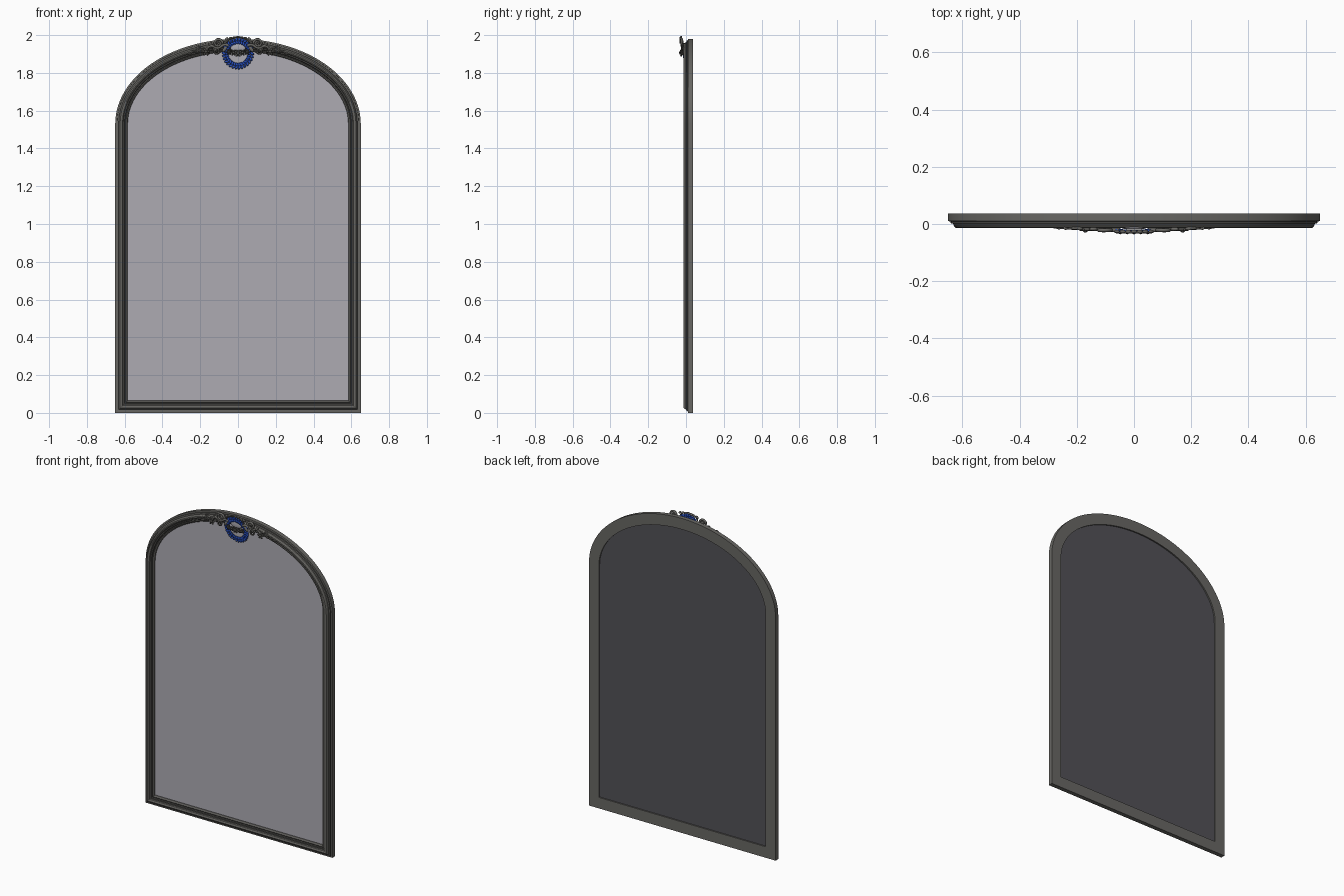
import bpy, bmesh
from math import sin, cos, pi, sqrt, radians
from mathutils import Matrix, Vector

cube = bpy.data.objects.get("Cube")
if cube:
    bpy.data.objects.remove(cube, do_unlink=True)


def material(name, rgb):
    m = bpy.data.materials.new(name)
    m.use_nodes = True
    m.diffuse_color = (*rgb, 1)
    m.node_tree.nodes["Principled BSDF"].inputs["Base Color"].default_value = (*rgb, 1)
    return m


PEWTER = material("pewter", (0.14, 0.137, 0.127))
DARK = material("dark pewter", (0.075, 0.073, 0.068))
GLASS = material("mirror silver", (0.42, 0.41, 0.45))
BACK = material("back board", (0.085, 0.083, 0.094))
BLUE = material("royal blue", (0.02, 0.075, 0.5))

HALF, SPRING, RISE = 0.65, 1.53, 0.45


def finish(name, bm, mats, angle=35):
    mesh = bpy.data.meshes.new(name)
    bm.to_mesh(mesh)
    bm.free()
    obj = bpy.data.objects.new(name, mesh)
    bpy.context.collection.objects.link(obj)
    for m in mats:
        mesh.materials.append(m)
    bpy.ops.object.select_all(action='DESELECT')
    obj.select_set(True)
    bpy.context.view_layer.objects.active = obj
    bpy.ops.object.shade_smooth_by_angle(angle=radians(angle))
    return obj


def outline(inset, y, n=56):
    """Arched outline, pulled inward by inset."""
    w, h = HALF - inset, RISE - inset
    pts = [(-w, y, inset), (w, y, inset)]
    pts += [(w * cos(pi * i / n), y, SPRING + h * sin(pi * i / n)) for i in range(n + 1)]
    return pts


def arch_z(x, inset):
    return SPRING + (RISE - inset) * sqrt(1 - (x / (HALF - inset)) ** 2)


# Moulded frame: a closed section (inset, y) swept round the outline
section = [(0, 0.037), (0, 0.01), (0.009, 0.009), (0.01, 0.002), (0.018, 0.001),
           (0.021, -0.008), (0.026, -0.013), (0.033, -0.014), (0.039, -0.011),
           (0.042, -0.005), (0.049, -0.004), (0.052, 0.002), (0.057, 0.0),
           (0.062, 0.003), (0.068, 0.014), (0.069, 0.037)]
bm = bmesh.new()
loops = [[bm.verts.new(p) for p in outline(i, y)] for i, y in section]
for k, a in enumerate(loops):
    b = loops[(k + 1) % len(loops)]
    for j in range(len(a)):
        j2 = (j + 1) % len(a)
        f = bm.faces.new((a[j], a[j2], b[j2], b[j]))
        f.material_index = 1 if k in (2, 4, 9, 10, 11, 13) else 0
bmesh.ops.recalc_face_normals(bm, faces=bm.faces)
finish("moulded_frame", bm, [PEWTER, DARK], 30)


# Mirror pane and back board
def pane(name, y, depth, mat):
    bm = bmesh.new()
    f = bm.faces.new([bm.verts.new(p) for p in outline(0.066, y)])
    ext = bmesh.ops.extrude_face_region(bm, geom=[f])
    verts = [v for v in ext["geom"] if isinstance(v, bmesh.types.BMVert)]
    bmesh.ops.translate(bm, verts=verts, vec=(0, depth, 0))
    bmesh.ops.recalc_face_normals(bm, faces=bm.faces)
    finish(name, bm, [mat])


pane("mirror_pane", 0.010, 0.009, GLASS)
pane("back_board", 0.020, 0.008, BACK)


# Carved crest helpers
def add_lump(bm, x, y, z, size, angle=0, seg=12):
    mat = (Matrix.Translation((x, y, z)) @ Matrix.Rotation(angle, 4, 'Y')
           @ Matrix.Diagonal((*size, 1)))
    bmesh.ops.create_uvsphere(bm, u_segments=seg, v_segments=seg // 2 + 2, radius=1, matrix=mat)


def tube(name, pts, radii, mat):
    cu = bpy.data.curves.new(name, 'CURVE')
    cu.dimensions = '3D'
    cu.bevel_depth = 1
    cu.bevel_resolution = 2
    cu.use_fill_caps = True
    sp = cu.splines.new('POLY')
    sp.points.add(len(pts) - 1)
    for p, co, r in zip(sp.points, pts, radii):
        p.co = (*co, 1)
        p.radius = r
    sp.use_smooth = True
    cu.materials.append(mat)
    obj = bpy.data.objects.new(name, cu)
    bpy.context.collection.objects.link(obj)


def scroll(name, s, x, z, y, size, start, turns, thick, mat):
    """Tapering spiral, mirrored by s."""
    n = 30
    pts, radii = [], []
    for i in range(n + 1):
        t = i / n
        a, r = start + turns * 2 * pi * t, size * (1 - 0.8 * t)
        pts.append((s * (x + r * cos(a)), y - 0.004 * t, z + r * sin(a)))
        radii.append(thick * (1 - 0.4 * t))
    tube(name, pts, radii, mat)


def rosette(bm, x, y, z, r, petals=6):
    add_lump(bm, x, y - 0.004, z, (r * 0.4, 0.006, r * 0.4))
    for i in range(petals):
        a = 2 * pi * i / petals
        add_lump(bm, x + 0.6 * r * cos(a), y, z + 0.6 * r * sin(a),
                 (r * 0.45, 0.005, r * 0.28), -a, 8)


# Scrolls, vine and leaves on each side of the crest
for side, s in (("left", 1), ("right", -1)):
    xs = [0.05 + 0.23 * i / 24 for i in range(25)]
    vine = [(s * x, -0.014 - 0.008 * (1 - i / 24),
             arch_z(x, 0.035) + 0.008 * sin(i * 0.8)) for i, x in enumerate(xs)]
    tube(side + "_vine", vine, [0.008 - 0.006 * i / 24 for i in range(25)], PEWTER)
    scroll(side + "_upper_scroll", s, 0.105, 1.957, -0.021, 0.024, pi, -1.6, 0.007, PEWTER)
    scroll(side + "_lower_scroll", s, 0.115, 1.914, -0.018, 0.019, 0.5, 1.5, 0.006, DARK)
    scroll(side + "_outer_scroll", s, 0.205, 1.925, -0.014, 0.015, pi, -1.4, 0.005, PEWTER)

    bm = bmesh.new()
    for i in range(9):
        x = 0.07 + 0.024 * i
        k = 1 - i / 12
        up = 1 if i % 2 else -1
        add_lump(bm, s * x, -0.011 - 0.009 * k, arch_z(x, 0.035) + up * 0.016 * k,
                 (0.021 * k, 0.006, 0.009 * k), s * (0.3 - 0.6 * up), 10)
    finish(side + "_leaves", bm, [PEWTER], 60)

    bm = bmesh.new()
    rosette(bm, s * 0.17, -0.02, 1.912, 0.021)
    finish(side + "_rosette", bm, [DARK], 60)

# Blue wreath: a leaning ring of small leaves
bm = bmesh.new()
N, R, CZ = 30, 0.067, 1.903
for i in range(N):
    a = 2 * pi * i / N
    y = -0.014 - 0.012 * sin(a)
    for dr, tilt in ((0.007, 0.6), (-0.007, -0.6)):
        add_lump(bm, (R + dr) * cos(a), y, CZ + (R + dr) * sin(a),
                 (0.0125, 0.005, 0.0065), -a + tilt, 8)
finish("blue_wreath", bm, [BLUE], 60)

# Pale shell set inside the top of the wreath
bm = bmesh.new()
add_lump(bm, 0, -0.014, 1.936, (0.042, 0.006, 0.024), 0, 20)
finish("pale_cartouche", bm, [GLASS], 60)

# Central flower band and crowning leaves
bm = bmesh.new()
for i in range(-2, 3):
    rosette(bm, i * 0.024, -0.026, 1.904 + 0.003 * abs(i), 0.016 if i else 0.02)
finish("centre_flowers", bm, [DARK], 60)

bm = bmesh.new()
for i in range(-3, 4):
    add_lump(bm, i * 0.02, -0.026, 1.989 - 0.003 * abs(i),
             (0.011, 0.006, 0.007), i * 0.25, 10)
finish("crowning_leaves", bm, [PEWTER], 60)
tube("crown_arc", [(0.06 * sin(t / 8), -0.03, 1.955 + 0.034 * cos(t / 8)) for t in range(-12, 13)],
     [0.004] * 25, DARK)
